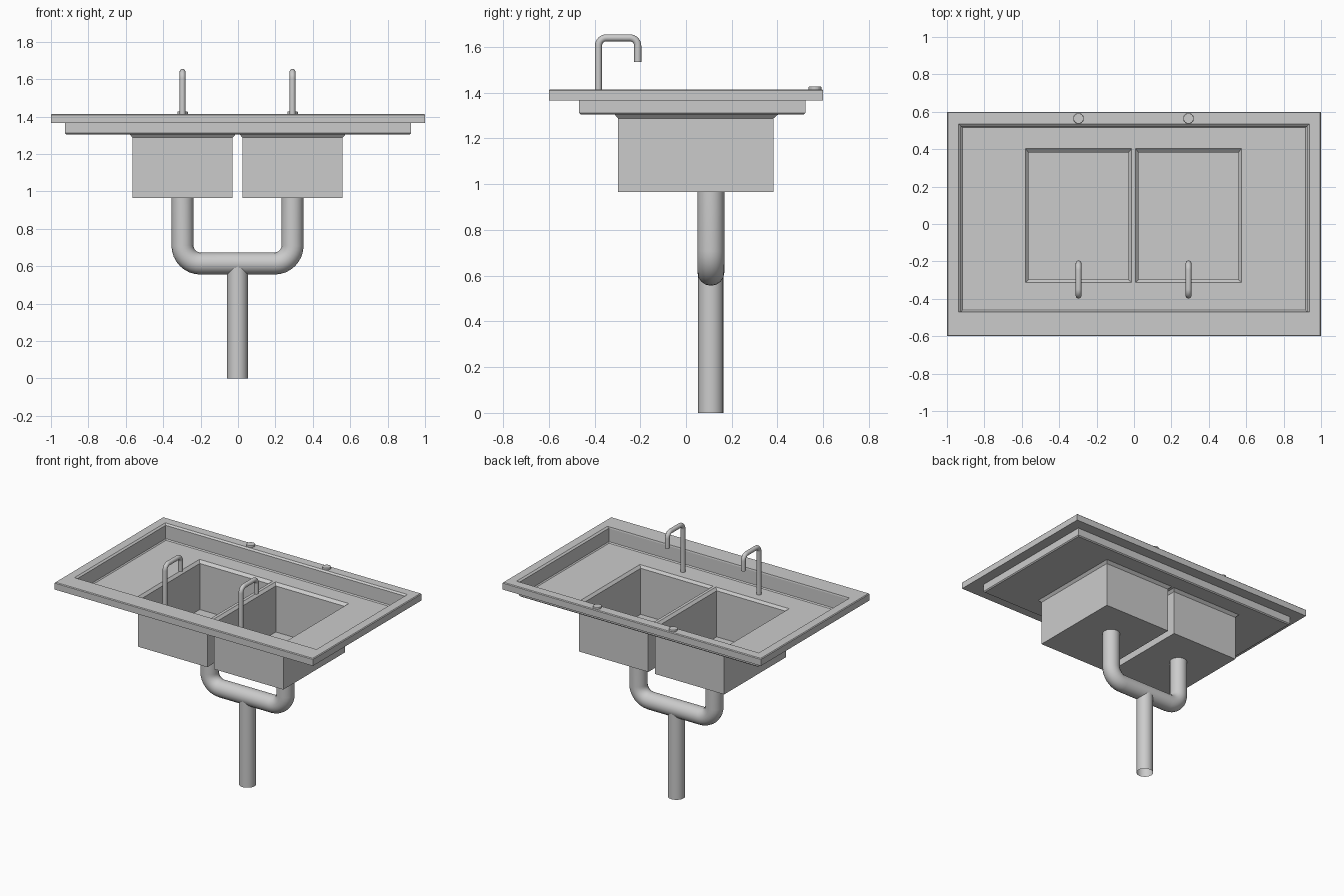
import bpy, bmesh, math
from mathutils import Vector

if "Cube" in bpy.data.objects:
    bpy.data.objects.remove(bpy.data.objects["Cube"])


def finish(name, bm):
    bmesh.ops.remove_doubles(bm, verts=bm.verts, dist=1e-5)
    me = bpy.data.meshes.new(name)
    bm.to_mesh(me)
    bm.free()
    ob = bpy.data.objects.new(name, me)
    bpy.context.collection.objects.link(ob)
    return ob


def loft(bm, rects, cap=False):
    """Join rectangular loops (x0, x1, y0, y1, z) into a stepped skin."""
    loops = [[bm.verts.new(p) for p in
              ((a, c, z), (b, c, z), (b, d, z), (a, d, z))]
             for a, b, c, d, z in rects]
    for lo, hi in zip(loops, loops[1:]):
        for i in range(4):
            j = (i + 1) % 4
            bm.faces.new((lo[i], lo[j], hi[j], hi[i]))
    if cap:
        bm.faces.new(loops[-1])


def tube(name, pts, radius, bend=0.0, steps=8):
    """Open-ended round pipe along pts, with rounded right-angle corners."""
    pts = [Vector(p) for p in pts]
    path = [pts[0]]
    for a, p, b in zip(pts, pts[1:], pts[2:]):
        u, v = (a - p).normalized(), (b - p).normalized()
        c = p + (u + v) * bend
        for k in range(steps + 1):
            t = k / steps * math.pi / 2
            path.append(c - v * bend * math.cos(t) - u * bend * math.sin(t))
    path.append(pts[-1])
    cu = bpy.data.curves.new(name, 'CURVE')
    cu.dimensions = '3D'
    cu.bevel_depth = radius
    cu.bevel_resolution = 6
    sp = cu.splines.new('POLY')
    sp.points.add(len(path) - 1)
    for q, p in zip(sp.points, path):
        q.co = (*p, 1)
    ob = bpy.data.objects.new(name, cu)
    bpy.context.collection.objects.link(ob)
    bpy.ops.object.select_all(action='DESELECT')
    ob.select_set(True)
    bpy.context.view_layer.objects.active = ob
    bpy.ops.object.convert(target='MESH')
    bpy.ops.object.shade_smooth_by_angle()


CENTRES = (-0.2965, 0.2915)
FLOOR = 1.305

# counter rim and sunken tray walls
bm = bmesh.new()
loft(bm, [(-.925, .925, -.468, .522, 1.365),
          (-1, 1, -.6, .6, 1.365),
          (-1, 1, -.6, .6, 1.41),
          (-.995, .995, -.595, .595, 1.415),
          (-.937, .937, -.47, .534, 1.415),
          (-.925, .925, -.468, .522, 1.405),
          (-.925, .925, -.468, .522, 1.312),
          (-.918, .918, -.461, .515, FLOOR)])
# tray floor with two basin openings
xs = [-.918, -.58, -.013, .008, .575, .918]
ys = [-.461, -.312, .403, .515]
for i in range(5):
    for j in range(3):
        if j == 1 and i in (1, 3):
            continue
        bm.faces.new([bm.verts.new((x, y, FLOOR)) for x, y in (
            (xs[i], ys[j]), (xs[i + 1], ys[j]),
            (xs[i + 1], ys[j + 1]), (xs[i], ys[j + 1]))])
finish("counter_tray", bm)

for side, cx in zip(("left", "right"), CENTRES):
    # basin with flared lip
    bm = bmesh.new()
    w = 0.2675
    loft(bm, [(cx - .2835, cx + .2835, -.312, .403, FLOOR),
              (cx - w, cx + w, -.298, .383, 1.288),
              (cx - w, cx + w, -.298, .383, .966)], cap=True)
    finish(side + "_basin", bm)

    # hooked faucet
    tube(side + "_faucet", [(cx, -.383, FLOOR), (cx, -.383, 1.64),
                            (cx, -.211, 1.64), (cx, -.211, 1.535)],
         .0155, .035)

    # round tap button
    bm = bmesh.new()
    bmesh.ops.create_cone(bm, cap_ends=True, segments=24, radius1=.028,
                          radius2=.028, depth=.016)
    bmesh.ops.translate(bm, verts=bm.verts, vec=(cx, .564, 1.42))
    top = [e for e in bm.edges if all(v.co.z > 1.425 for v in e.verts)]
    bmesh.ops.bevel(bm, geom=top, offset=.004, segments=2, affect='EDGES',
                    profile=.5)
    finish(side + "_tap_button", bm)

# drain pipes
tube("drain_trap", [(CENTRES[0], .109, .966), (CENTRES[0], .109, .615),
                    (CENTRES[1], .109, .615), (CENTRES[1], .109, .966)],
     .059, .095)
tube("waste_pipe", [(-.0025, .109, .61), (-.0025, .109, 0)], .056)
